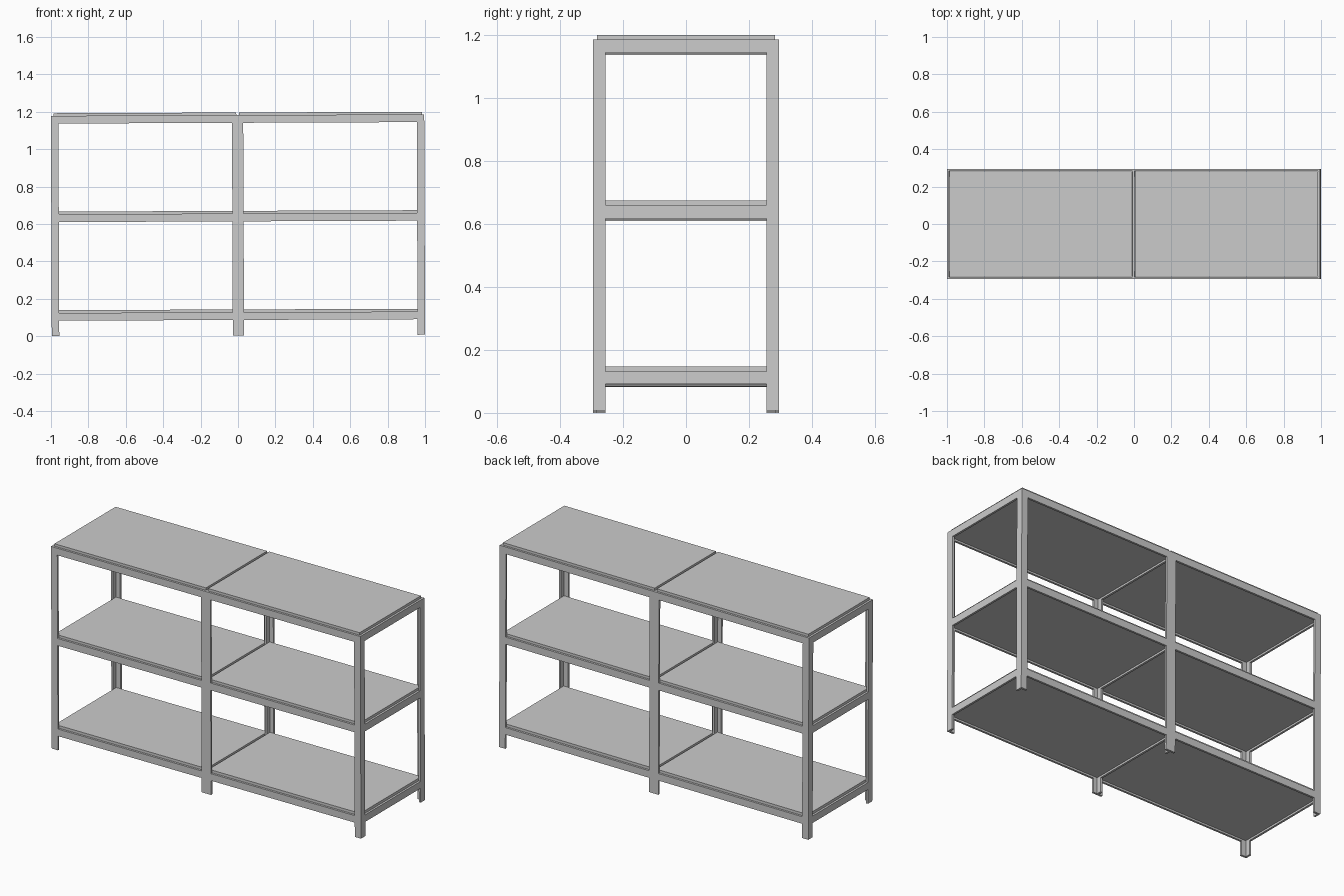
import bpy, bmesh
from mathutils import Matrix, Vector

if "Cube" in bpy.data.objects:
    bpy.data.objects.remove(bpy.data.objects["Cube"])

X, Y = 0.998, 0.295      # half length and half depth
T = 0.012                # steel thickness
W = 0.04                 # post flange width
C = 0.03                 # half width of the centre post
Z0, Z1 = 0.004, 1.182    # post bottom and top
# the whole unit leans very slightly, right end raised
LEAN = Matrix.Translation((0.0024, 0, 0)) @ Matrix.Rotation(-0.004, 4, 'Y')


def finish(name, bm):
    bmesh.ops.transform(bm, matrix=LEAN, verts=bm.verts)
    bmesh.ops.recalc_face_normals(bm, faces=bm.faces)
    me = bpy.data.meshes.new(name)
    bm.to_mesh(me)
    bm.free()
    bpy.context.collection.objects.link(bpy.data.objects.new(name, me))


def box(name, x0, x1, y0, y1, z0, z1):
    bm = bmesh.new()
    lo, hi = Vector((x0, y0, z0)), Vector((x1, y1, z1))
    m = Matrix.Translation((lo + hi) / 2) @ Matrix.Diagonal((*(hi - lo), 1))
    bmesh.ops.create_cube(bm, size=1, matrix=m)
    finish(name, bm)


def post(name, profile, sx, sy):
    bm = bmesh.new()
    f = bm.faces.new([bm.verts.new((x * sx, y * sy, Z0)) for x, y in profile])
    ext = bmesh.ops.extrude_face_region(bm, geom=[f], use_keep_orig=True)
    vs = [v for v in ext['geom'] if isinstance(v, bmesh.types.BMVert)]
    bmesh.ops.translate(bm, vec=(0, 0, Z1 - Z0), verts=vs)
    finish(name, bm)


ANGLE = [(X, Y), (X - W, Y), (X - W, Y - T), (X - T, Y - T), (X - T, Y - W), (X, Y - W)]
H = T / 2
TEE = [(-C, Y), (-C, Y - T), (-H, Y - T), (-H, Y - W), (H, Y - W), (H, Y - T), (C, Y - T), (C, Y)]
SIDES = ((-1, 'left'), (1, 'right'))
ENDS = ((-1, 'front'), (1, 'back'))

# angle posts at the corners, T posts in the middle
for sy, fb in ENDS:
    post(f'{fb}_centre_post', TEE, 1, sy)
    for sx, lr in SIDES:
        post(f'{fb}_{lr}_post', ANGLE, sx, sy)

# beams and boards for each level: beam bottom, beam top, board top
LEVELS = {'bottom': (0.087, 0.128, 0.143),
          'middle': (0.614, 0.656, 0.670),
          'top': (1.141, 1.182, 1.196)}
for lvl, (zb, zt, zs) in LEVELS.items():
    box(f'{lvl}_centre_beam', -H, H, W - Y, Y - W, zb, zt)
    for sx, lr in SIDES:
        a, b = sorted((sx * (X - T), sx * X))
        box(f'{lvl}_{lr}_end_beam', a, b, W - Y, Y - W, zb, zt)
        a, b = sorted((sx * C, sx * (X - W)))
        for sy, fb in ENDS:
            c, d = sorted((sy * (Y - T), sy * Y))
            box(f'{lvl}_{fb}_{lr}_beam', a, b, c, d, zb, zt)
        a, b = sorted((sx * (H + 0.001), sx * (X - T - 0.001)))
        box(f'{lvl}_{lr}_board', a, b, T - Y + 0.001, Y - T - 0.001, zb + 0.01, zs)
